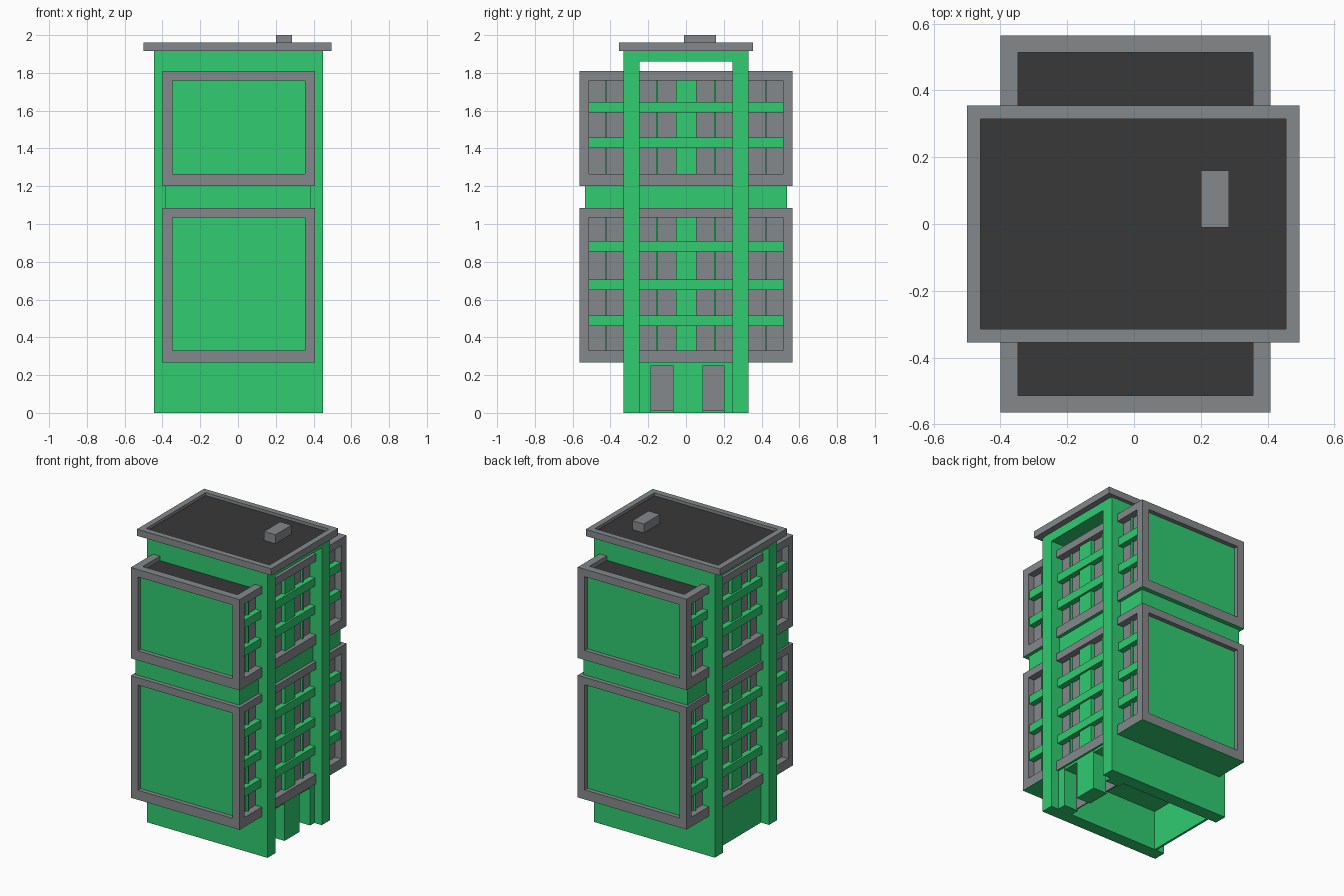
import bpy

if "Cube" in bpy.data.objects:
    bpy.data.objects.remove(bpy.data.objects["Cube"])


def material(name, rgb):
    m = bpy.data.materials.new(name)
    m.diffuse_color = (*rgb, 1)
    m.use_nodes = True
    m.node_tree.nodes["Principled BSDF"].inputs["Base Color"].default_value = m.diffuse_color
    return m


GREEN = material("green_plaster", (0.030, 0.604, 0.165))
GREY = material("grey_trim", (0.235, 0.250, 0.260))
DARK = material("dark_roofing", (0.040, 0.040, 0.040))

FACES = [(0, 2, 3, 1), (4, 5, 7, 6), (0, 1, 5, 4), (2, 6, 7, 3), (0, 4, 6, 2), (1, 3, 7, 5)]


def boxes(name, mat, spans):
    """One object made of axis-aligned boxes, each ((x0, x1), (y0, y1), (z0, z1))."""
    verts, faces = [], []
    for xs, ys, zs in spans:
        n = len(verts)
        xs, ys, zs = sorted(xs), sorted(ys), sorted(zs)
        verts += [(x, y, z) for x in xs for y in ys for z in zs]
        faces += [tuple(n + i for i in reversed(f)) for f in FACES]
    me = bpy.data.meshes.new(name)
    me.from_pydata(verts, [], [tuple(reversed(f)) for f in faces])
    me.materials.append(mat)
    ob = bpy.data.objects.new(name, me)
    bpy.context.collection.objects.link(ob)
    return ob


def ring(x0, x1, y0, y1, z, t):
    """Four beams forming a horizontal rectangular rim of width t."""
    return [((x0, x1), (y0, y0 + t), z), ((x0, x1), (y1 - t, y1), z),
            ((x0, x0 + t), (y0 + t, y1 - t), z), ((x1 - t, x1), (y0 + t, y1 - t), z)]


# Two tall side walls and the ceiling joining them
boxes("side_walls", GREEN, [((-0.445, 0.45), (s * 0.245, s * 0.33), (0, 1.92)) for s in (-1, 1)])
boxes("ceiling", GREEN, [((-0.445, 0.45), (-0.245, 0.245), (1.86, 1.92))])

# Roof: rim, dark deck and vent box
boxes("roof_rim", GREY, ring(-0.5, 0.495, -0.355, 0.355, (1.915, 1.96), 0.04))
boxes("roof_deck", DARK, [((-0.46, 0.455), (-0.315, 0.315), (1.921, 1.94))])
boxes("roof_vent", GREY, [((0.2, 0.285), (-0.01, 0.16), (1.94, 2.0))])

# Ground floor: back wall, entrance piers, lintel and recessed doors
boxes("ground_back_wall", GREEN, [((-0.385, -0.37), (-0.245, 0.245), (0, 0.28))])
boxes("entrance_piers", GREEN, [((0.29, 0.395), y, (0, 0.272)) for y in
                                ((-0.245, -0.185), (-0.07, 0.09), (0.2, 0.245))])
boxes("entrance_lintel", GREEN, [((0.29, 0.394), (-0.185, 0.2), (0.25, 0.272))])
boxes("doors", GREY, [((0.292, 0.30), y, (0.01, 0.25)) for y in ((-0.185, -0.07), (0.09, 0.2))])

# Connecting storey between the two blocks
boxes("connecting_storey", GREEN, [((-0.385, 0.385), (-0.535, 0.535), (1.04, 1.25))])

# Projecting window blocks
X0, X1, Y, T = -0.40, 0.408, 0.565, 0.052


def block(name, z0, z1, bars):
    lo, hi = z0 + 0.06, z1 - 0.05
    # Frame beams along all edges
    beams = ring(X0, X1, -Y, Y, (z0, lo), T) + ring(X0, X1, -Y, Y, (hi, z1), T)
    beams += [(x, (s * (Y - T), s * Y), (lo, hi)) for s in (-1, 1)
              for x in ((X0, X0 + T), (X1 - T, X1))]
    boxes(name + "_frame", GREY, beams)
    # Green body, underside plate and dark top
    boxes(name + "_body", GREEN, [((X0 + T, X1 - T), (-0.535, 0.535), (z0 + 0.01, hi))])
    boxes(name + "_underside", GREEN, [((X0, X1), (-Y, Y), (z0 - 0.004, z0))])
    boxes(name + "_top", DARK, [((X0 + T, X1 - T), (-0.513, 0.513), (hi - 0.002, z1 - 0.03))])
    panes, grid = [], []
    for face, out in ((X1 - T, 1), (X0 + T, -1)):
        def depth(d):
            return (face, face + out * d)
        panes.append((depth(0.005), (-0.513, 0.513), (lo, hi)))
        # Centre column, thin mullions, and deep floor bars
        grid.append((depth(0.03), (-0.053, 0.055), (lo, hi)))
        grid += [(depth(0.02), (y - 0.005, y + 0.005), (lo, hi))
                 for y in (-0.425, -0.155, 0.152, 0.422)]
        grid += [(depth(0.044), (-0.513, 0.513), (z, z + 0.055)) for z in bars]
    boxes(name + "_panes", GREY, panes)
    boxes(name + "_window_grid", GREEN, grid)


block("lower_block", 0.27, 1.085, (0.46, 0.65, 0.855))
block("upper_block", 1.205, 1.81, (1.403, 1.59))
